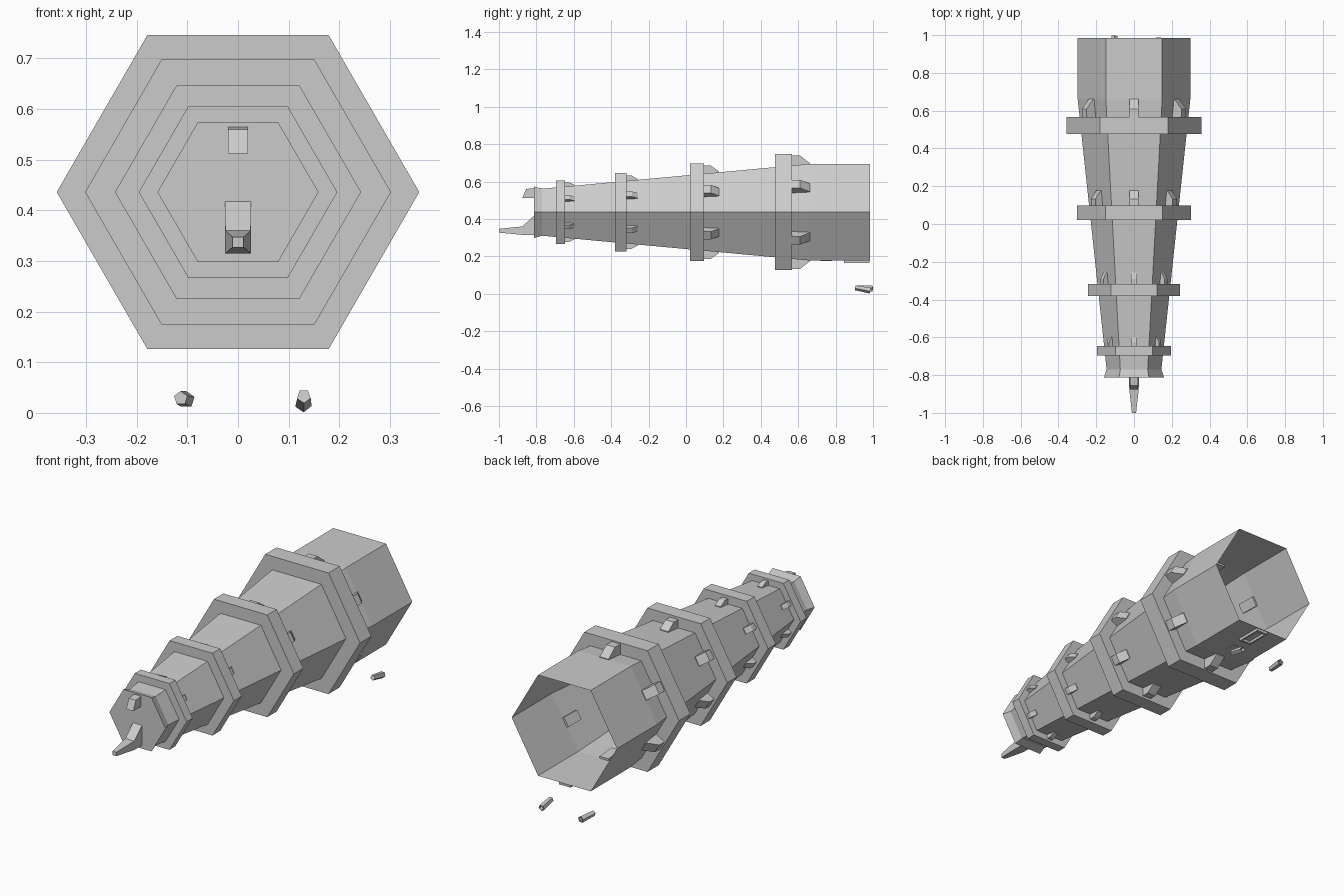
import bpy
import bmesh
import math
from mathutils import Vector

cube = bpy.data.objects.get("Cube")
if cube:
    bpy.data.objects.remove(cube, do_unlink=True)

AXIS_Z = 0.436
COS30 = math.cos(math.pi / 6)

grey = bpy.data.materials.new("plain_grey")
grey.use_nodes = True
grey.diffuse_color = (0.6, 0.6, 0.6, 1)
grey.node_tree.nodes["Principled BSDF"].inputs["Base Color"].default_value = (0.6, 0.6, 0.6, 1)


def loft(name, sections, cap_start=True, cap_end=True, closed=False):
    """Skin a list of equal-length point loops into one flat-shaded object."""
    bm = bmesh.new()
    loops = [[bm.verts.new(p) for p in s] for s in sections]
    pairs = list(zip(loops, loops[1:]))
    if closed:
        pairs.append((loops[-1], loops[0]))
    for a, b in pairs:
        n = len(a)
        for i in range(n):
            j = (i + 1) % n
            bm.faces.new((a[i], a[j], b[j], b[i]))
    if cap_start and not closed:
        bm.faces.new(loops[0])
    if cap_end and not closed:
        bm.faces.new(loops[-1])
    bmesh.ops.recalc_face_normals(bm, faces=bm.faces)
    mesh = bpy.data.meshes.new(name)
    bm.to_mesh(mesh)
    bm.free()
    mesh.materials.append(grey)
    obj = bpy.data.objects.new(name, mesh)
    bpy.context.collection.objects.link(obj)
    return obj


def hexagon(y, radius):
    return [(radius * math.cos(i * math.pi / 3), y,
             AXIS_Z + radius * math.sin(i * math.pi / 3)) for i in range(6)]


def rect_xz(y, half, low, high):
    return [(-half, y, low), (half, y, low), (half, y, high), (-half, y, high)]


def rect_xy(z, half, front, back):
    return [(-half, front, z), (half, front, z), (half, back, z), (-half, back, z)]


def hull_radius(y):
    return 0.145 + 0.153 * min(1, (y + 0.77) / 1.43)


# Tapered hexagonal hull, closed at the front and open at the back
profile = [(-0.813, 0.159), (-0.77, 0.145), (0.66, 0.298), (0.984, 0.298)]
loft("hull", [hexagon(y, r) for y, r in profile], cap_end=False)


# Bracket behind a collar, with a flat top and a sloping back
def bracket(name, angle, front, length, half, height):
    out = Vector((math.cos(angle), 0, math.sin(angle)))
    side = Vector((-math.sin(angle), 0, math.cos(angle)))
    back = front + length
    base, end = (hull_radius(y) * COS30 for y in (front, back))
    shape = [(front, base - 0.01), (front, base + height),
             (front + length * 0.45, base + height),
             (back, end + 0.004), (back, end - 0.01)]
    centre = Vector((0, 0, AXIS_Z))
    loft(name, [[centre + out * r + side * t + Vector((0, y, 0)) for y, r in shape]
                for t in (-half, half)])


# Collars: front, back, radius, bracket length, half width and height
collars = [(-0.695, -0.647, 0.196, 0.05, 0.013, 0.022),
           (-0.38, -0.317, 0.243, 0.06, 0.016, 0.028),
           (0.021, 0.097, 0.302, 0.08, 0.024, 0.043),
           (0.476, 0.567, 0.358, 0.095, 0.025, 0.054)]
for n, (front, back, radius, length, half, height) in enumerate(collars, 1):
    loft(f"collar_{n}", [hexagon(front, hull_radius(front)), hexagon(front, radius),
                         hexagon(back, radius), hexagon(back, hull_radius(back))], closed=True)
    for k in range(6):
        bracket(f"bracket_{n}_{k + 1}", math.radians(30 + 60 * k), back, length, half, height)

# Leaning upper block and tapered lower spike on the front face
upper = rect_xz(-0.875, 0.02, 0.512, 0.56)
upper[2:] = [(x, -0.855, z) for x, y, z in upper[2:]]
loft("front_block", [upper, rect_xz(-0.81, 0.02, 0.512, 0.565)])
loft("front_spike", [rect_xz(-0.81, 0.026, 0.315, 0.42),
                     rect_xz(-0.875, 0.025, 0.315, 0.36),
                     rect_xz(-1.0, 0.011, 0.327, 0.347)])

# Hollow port frame and small plate under the rear of the hull
floor = AXIS_Z - 0.298 * COS30
loft("port_frame", [rect_xy(floor, 0.032, 0.845, 0.98), rect_xy(0.164, 0.032, 0.845, 0.98),
                    rect_xy(0.164, 0.023, 0.857, 0.968), rect_xy(floor - 0.001, 0.023, 0.857, 0.968)],
     cap_start=False)
loft("port_plate", [rect_xy(floor, 0.015, 0.72, 0.78), rect_xy(floor - 0.003, 0.015, 0.72, 0.78)])


# Loose five-sided casings on the ground, open at the back
def casing(name, start, end, turn):
    start, end = Vector(start), Vector(end)
    rotation = (end - start).to_track_quat("Z", "Y")

    def section(centre, radius):
        return [centre + rotation @ Vector((radius * math.cos(turn + i * math.tau / 5),
                                            radius * math.sin(turn + i * math.tau / 5), 0))
                for i in range(5)]
    loft(name, [section(start, 0.014), section(end, 0.017),
                section(end, 0.012), section(end.lerp(start, 0.8), 0.011)])


casing("casing_right", (-0.113, 0.91, 0.029), (-0.102, 0.997, 0.026), 0.3)
casing("casing_left", (0.13, 0.905, 0.033), (0.129, 0.985, 0.018), 0.9)
